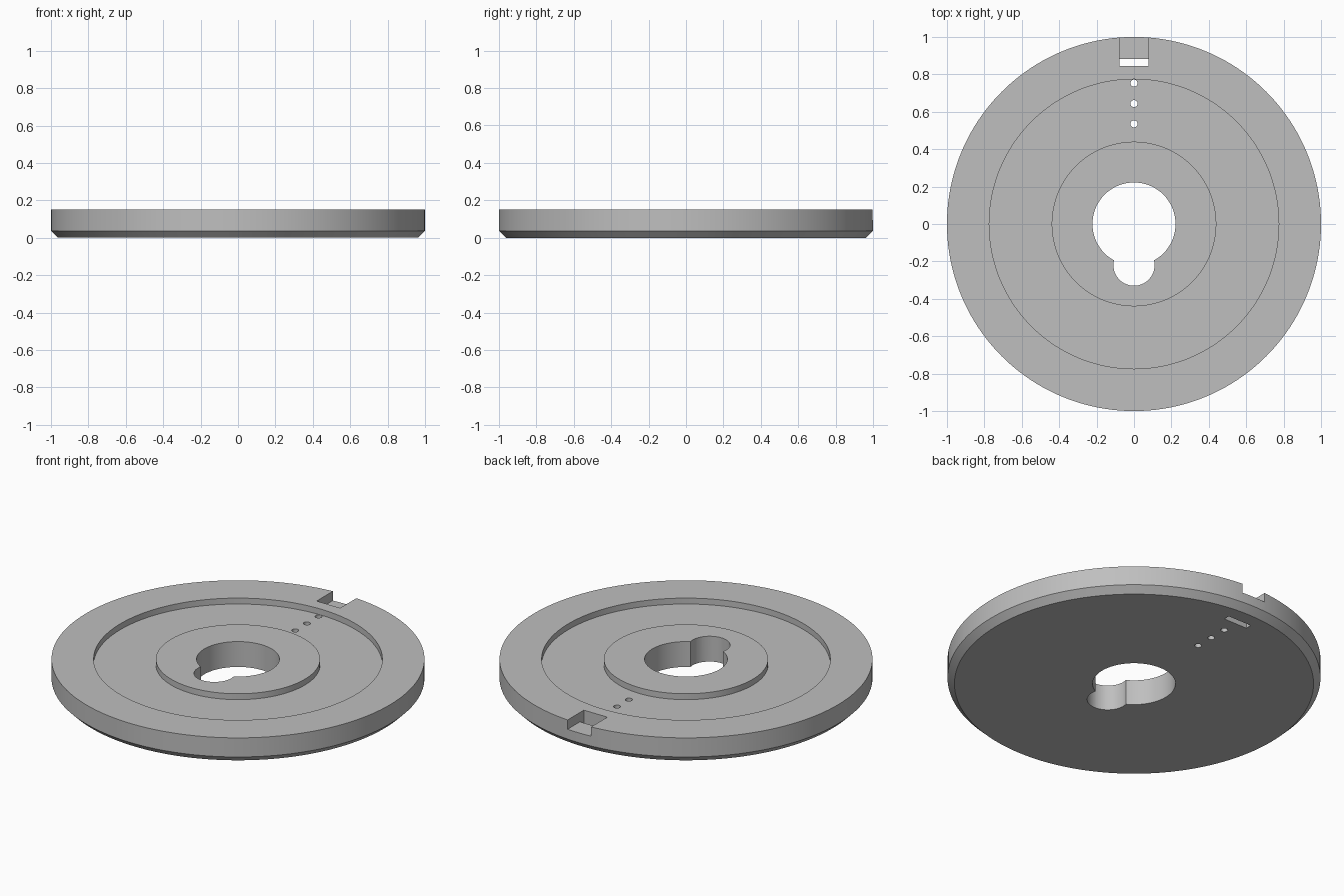
import bpy
import bmesh
from math import radians, tau
from mathutils import Matrix

cube = bpy.data.objects.get("Cube")
if cube:
    bpy.data.objects.remove(cube, do_unlink=True)

grey = bpy.data.materials.new("plain grey")
grey.use_nodes = True
colour = (0.52, 0.52, 0.52, 1)
grey.diffuse_color = colour
grey.node_tree.nodes["Principled BSDF"].inputs["Base Color"].default_value = colour

HEIGHT = 0.15
FLOOR = 0.115
BORE = 0.222


def make_object(name, bm):
    bmesh.ops.recalc_face_normals(bm, faces=bm.faces[:])
    mesh = bpy.data.meshes.new(name)
    bm.to_mesh(mesh)
    bm.free()
    mesh.materials.append(grey)
    obj = bpy.data.objects.new(name, mesh)
    bpy.context.collection.objects.link(obj)
    return obj


def lathe(name, profile, steps):
    bm = bmesh.new()
    verts = [bm.verts.new((0, r, z)) for r, z in profile]
    edges = [bm.edges.new((a, b)) for a, b in zip(verts, verts[1:] + verts[:1])]
    bmesh.ops.spin(bm, geom=verts + edges, cent=(0, 0, 0), axis=(0, 0, 1),
                   angle=tau, steps=steps, use_merge=True)
    bmesh.ops.remove_doubles(bm, verts=bm.verts[:], dist=0.0001)
    return make_object(name, bm)


def round_cutter(name, y, radius, segments):
    bm = bmesh.new()
    bmesh.ops.create_cone(bm, cap_ends=True, segments=segments, radius1=radius,
                          radius2=radius, depth=1, matrix=Matrix.Translation((0, y, 0)))
    return make_object(name, bm)


def box_cutter(name, half_width, y0, y1, z0, z1):
    bm = bmesh.new()
    place = Matrix.Translation((0, (y0 + y1) / 2, (z0 + z1) / 2))
    size = Matrix.Diagonal((2 * half_width, y1 - y0, z1 - z0, 1))
    bmesh.ops.create_cube(bm, size=1, matrix=place @ size)
    return make_object(name, bm)


# Disc with chamfered underside, raised rim, sunken ring and raised hub
disc = lathe("disc", [
    (BORE, 0), (0.963, 0), (1, 0.037), (1, HEIGHT),
    (0.774, HEIGHT), (0.774, FLOOR), (0.44, FLOOR), (0.44, HEIGHT), (BORE, HEIGHT),
], 160)

# Keyhole lobe, three pin holes, rim notch and the slot through its floor
cutters = [round_cutter("keyhole_lobe_cutter", -0.22, 0.11, 64)]
for i in range(3):
    cutters.append(round_cutter(f"pin_hole_cutter_{i + 1}", 0.535 + 0.109 * i, 0.019, 24))
cutters.append(box_cutter("notch_cutter", 0.077, 0.86, 1.2, 0.095, 0.3))
cutters.append(box_cutter("slot_cutter", 0.077, 0.845, 0.882, -0.2, 0.4))

bpy.context.view_layer.objects.active = disc
for cutter in cutters:
    cut = disc.modifiers.new(cutter.name, "BOOLEAN")
    cut.operation = "DIFFERENCE"
    cut.solver = "EXACT"
    cut.object = cutter
    bpy.ops.object.modifier_apply(modifier=cut.name)
for cutter in cutters:
    bpy.data.objects.remove(cutter, do_unlink=True)

# Smooth curved walls, sharp rims
bpy.ops.object.select_all(action="DESELECT")
disc.select_set(True)
bpy.ops.object.shade_smooth_by_angle(angle=radians(30))
